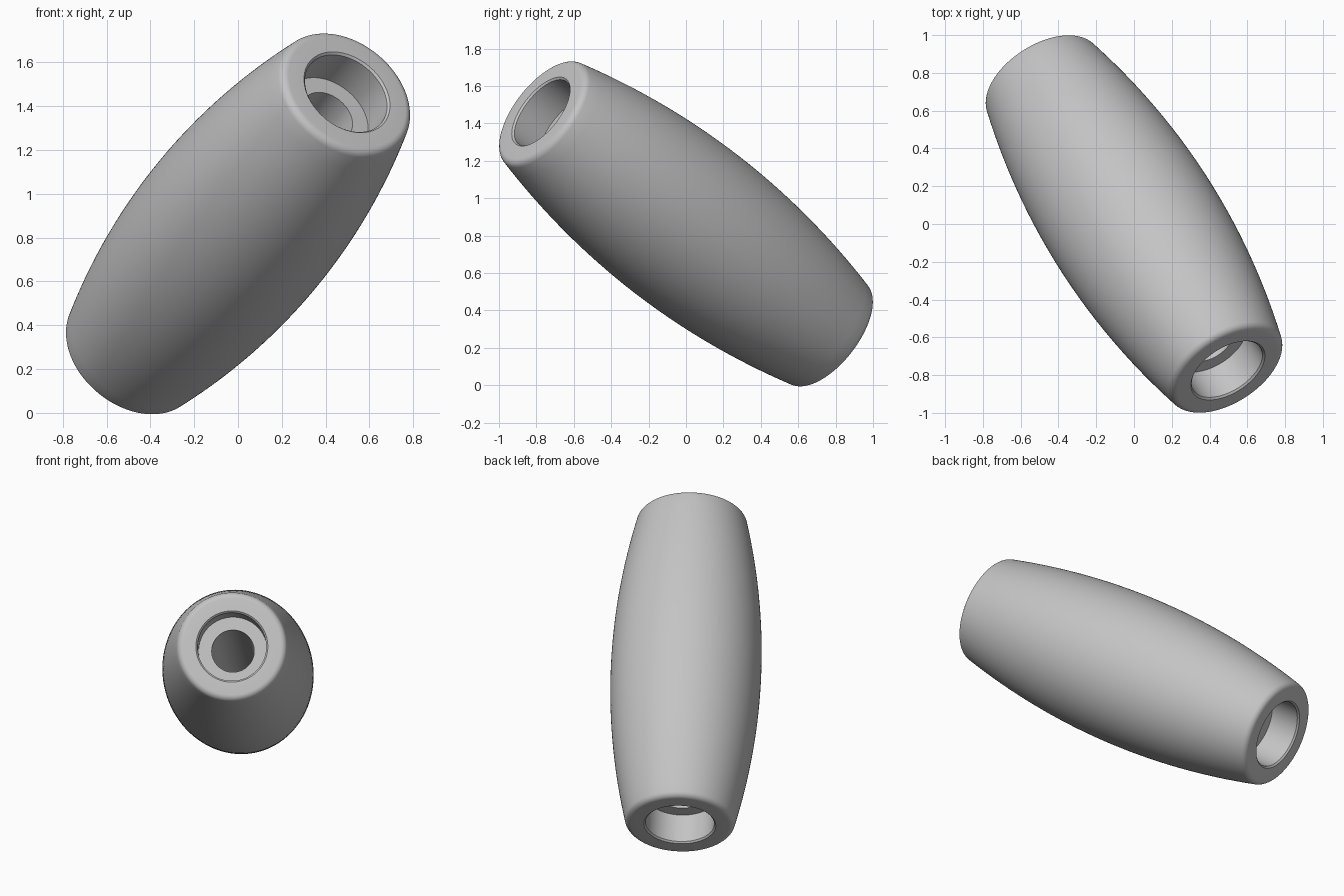
import bpy
import bmesh
import math
from mathutils import Vector, Matrix

if "Cube" in bpy.data.objects:
    bpy.data.objects.remove(bpy.data.objects["Cube"], do_unlink=True)

SEGMENTS = 128
HALF = 1.1            # half length along the axis
AXIS = Vector((0.452, -0.705, 0.546))
CENTRE = Vector((0, 0, 0.8625))

# Half profile as (radius, distance along axis), from the middle to the bore
BELLY, FILLET, LEAN = 0.46, 0.04, math.radians(13)
profile = []
for i in range(17):                       # bulging outer wall
    t = 1.069 * i / 16
    profile.append((BELLY - 0.1075 * t * t, t))
for i in range(1, 7):                     # rounded end rim
    a = LEAN + (math.pi / 2 - LEAN) * i / 6
    profile.append((0.298 + FILLET * math.cos(a), HALF - FILLET + FILLET * math.sin(a)))
profile += [(0.22, HALF), (0.21, HALF - 0.01),              # chamfered mouth
            (0.21, HALF - 0.2), (0.13, HALF - 0.2)]         # counterbore and through bore

# Mirror to the other end, giving a closed loop
loop = profile + [(r, -t) for r, t in reversed(profile[1:])]

bm = bmesh.new()
rings = []
for r, t in loop:
    ring = []
    for s in range(SEGMENTS):
        a = math.tau * s / SEGMENTS
        ring.append(bm.verts.new((r * math.cos(a), r * math.sin(a), t)))
    rings.append(ring)
for k, ring in enumerate(rings):
    after = rings[(k + 1) % len(rings)]
    for s in range(SEGMENTS):
        n = (s + 1) % SEGMENTS
        bm.faces.new((ring[s], ring[n], after[n], after[s]))
bmesh.ops.recalc_face_normals(bm, faces=bm.faces)

# Tilt the barrel onto its slanted axis
tilt = AXIS.to_track_quat("Z", "Y").to_matrix().to_4x4()
bm.transform(Matrix.Translation(CENTRE) @ tilt)

mesh = bpy.data.meshes.new("barrel_sleeve")
bm.to_mesh(mesh)
bm.free()
sleeve = bpy.data.objects.new("barrel_sleeve", mesh)
bpy.context.collection.objects.link(sleeve)

# Plain grey
grey = bpy.data.materials.new("plain_grey")
grey.use_nodes = True
colour = (0.55, 0.55, 0.55, 1)
grey.diffuse_color = colour
grey.node_tree.nodes["Principled BSDF"].inputs["Base Color"].default_value = colour
mesh.materials.append(grey)

bpy.ops.object.select_all(action="DESELECT")
sleeve.select_set(True)
bpy.context.view_layer.objects.active = sleeve
bpy.ops.object.shade_smooth_by_angle(angle=math.radians(30))
